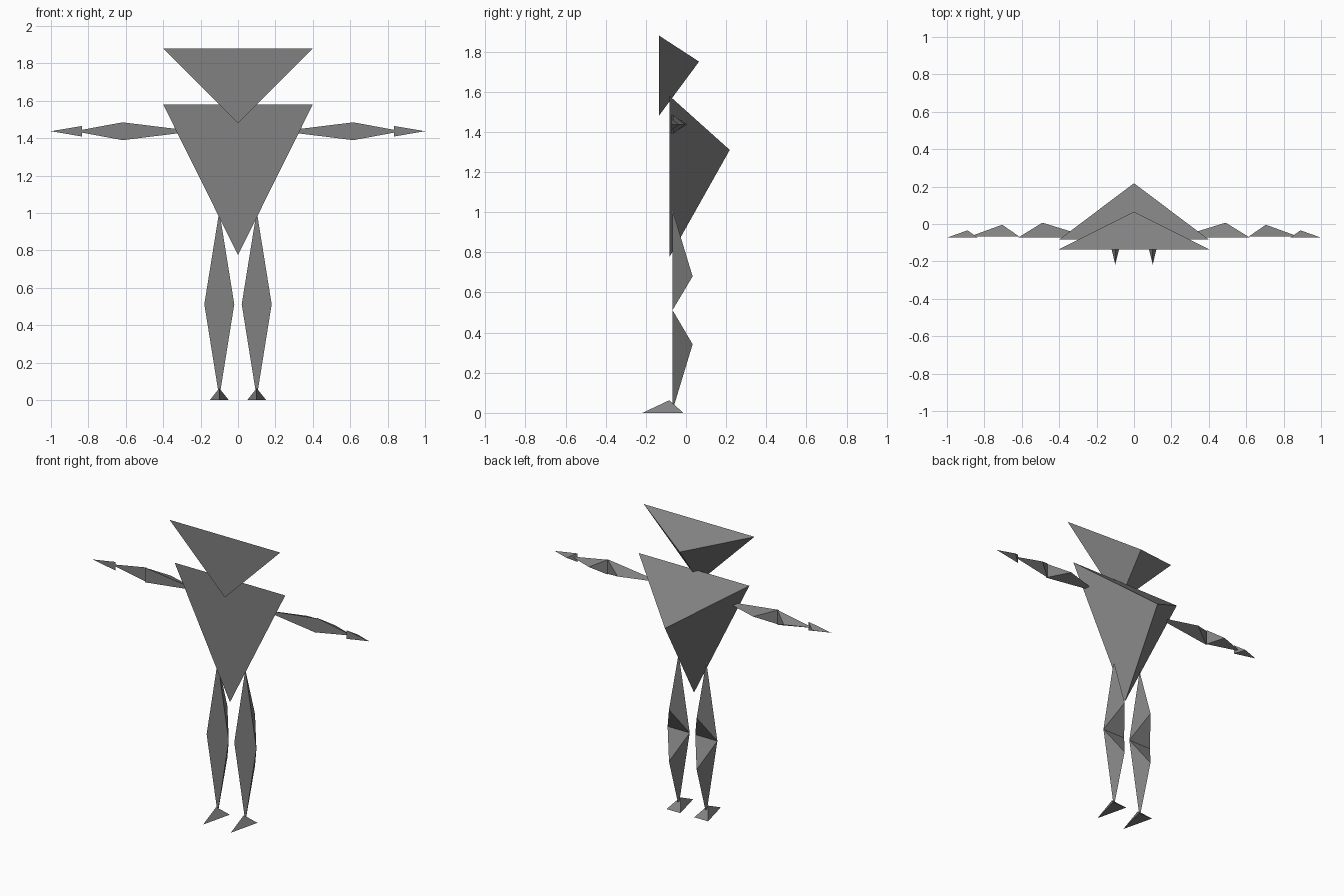
import bpy

if "Cube" in bpy.data.objects:
    bpy.data.objects.remove(bpy.data.objects["Cube"])

# One flat grey for the whole figure
grey = bpy.data.materials.new("grey")
grey.diffuse_color = (0.22, 0.22, 0.22, 1)
grey.use_nodes = True
grey.node_tree.nodes["Principled BSDF"].inputs["Base Color"].default_value = grey.diffuse_color


def tetra(name, a, b, c, apex, side=1):
    """Triangular pyramid; side=-1 mirrors it across x."""
    pts = [(p[0] * side, p[1], p[2]) for p in (a, b, c, apex)]
    faces = [(0, 1, 2), (0, 3, 1), (1, 3, 2), (2, 3, 0)]
    u, v, w = ([pts[i][k] - pts[0][k] for k in range(3)] for i in (1, 2, 3))
    volume = (u[0] * (v[1] * w[2] - v[2] * w[1])
              - u[1] * (v[0] * w[2] - v[2] * w[0])
              + u[2] * (v[0] * w[1] - v[1] * w[0]))
    if volume > 0:  # keep normals pointing outward
        faces = [f[::-1] for f in faces]
    mesh = bpy.data.meshes.new(name)
    mesh.from_pydata(pts, [], faces)
    mesh.materials.append(grey)
    obj = bpy.data.objects.new(name, mesh)
    bpy.context.collection.objects.link(obj)


# Head and torso
tetra("head", (-0.4, -0.135, 1.88), (0.4, -0.135, 1.88), (0, -0.135, 1.48), (0, 0.065, 1.75))
tetra("torso", (-0.4, -0.083, 1.58), (0.4, -0.083, 1.58), (0, -0.083, 0.775), (0, 0.218, 1.31))

for side, label in ((1, "right"), (-1, "left")):
    # Arm: upper arm, forearm, hand
    for part, x_wide, x_tip, x_apex, y, y_apex, h in (
            ("upper_arm", 0.62, 0.23, 0.49, -0.073, 0.007, 0.048),
            ("forearm", 0.615, 0.875, 0.705, -0.066, -0.004, 0.048),
            ("hand", 0.835, 1.0, 0.89, -0.073, -0.034, 0.028)):
        tetra(f"{label}_{part}", (x_wide, y, 1.437 - h), (x_wide, y, 1.437 + h),
              (x_tip, y, 1.437), (x_apex, y_apex, 1.437), side)
    # Leg: thigh and shin meet at the knee
    for part, z_tip, z_apex in (("thigh", 1.01, 0.68), ("shin", 0.012, 0.342)):
        tetra(f"{label}_{part}", (0.02, -0.067, 0.512), (0.18, -0.067, 0.512),
              (0.1, -0.067, z_tip), (0.1, 0.033, z_apex), side)
    # Foot pointing forward
    tetra(f"{label}_foot", (0.05, -0.013, 0), (0.15, -0.013, 0),
          (0.1, -0.217, 0), (0.1, -0.083, 0.063), side)
